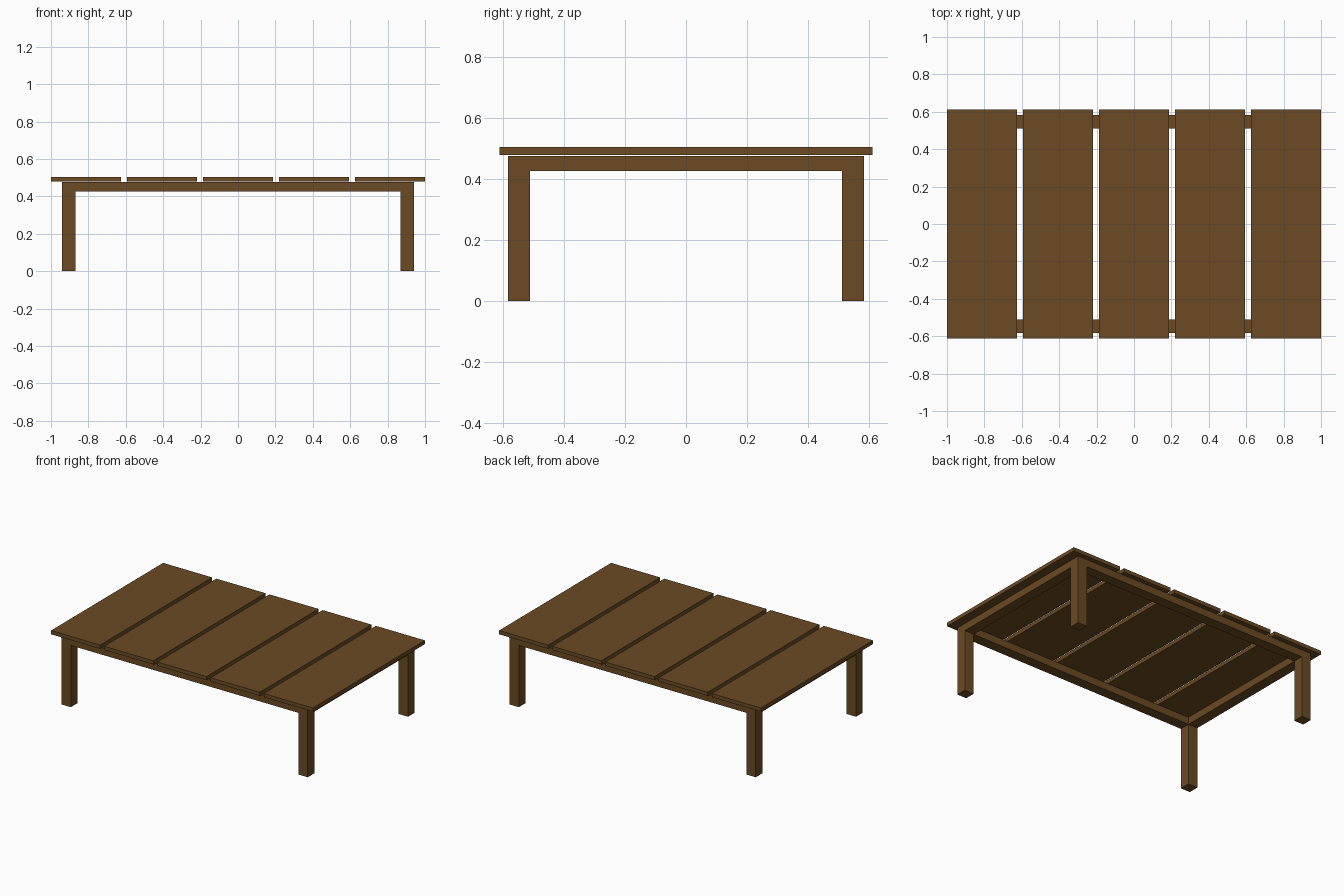
import bpy

if "Cube" in bpy.data.objects:
    bpy.data.objects.remove(bpy.data.objects["Cube"])

wood = bpy.data.materials.new("brown wood")
wood.diffuse_color = (0.147, 0.070, 0.017, 1)
wood.use_nodes = True
wood.node_tree.nodes["Principled BSDF"].inputs["Base Color"].default_value = wood.diffuse_color


def box(name, x0, x1, y0, y1, z0, z1):
    bpy.ops.mesh.primitive_cube_add(
        size=1, location=((x0 + x1) / 2, (y0 + y1) / 2, (z0 + z1) / 2))
    ob = bpy.context.object
    ob.name = name
    ob.scale = (x1 - x0, y1 - y0, z1 - z0)
    bpy.ops.object.transform_apply(location=False, rotation=False, scale=True)
    ob.data.materials.append(wood)
    return ob


X, Y = 0.941, 0.583        # outer half size of the frame
T = 0.072                  # leg and rail thickness
RAIL_Z, FRAME_TOP = 0.426, 0.476
PLANK_Z, TOP = 0.479, 0.505

# Table top: five planks with narrow gaps
width, count = 0.375, 5
pitch = (2 - width) / (count - 1)
for i in range(count):
    x = -1 + i * pitch
    box(f"top_plank_{i + 1}", x, x + width, -0.611, 0.611, PLANK_Z, TOP)

# Legs at the four corners, flush with the frame
for side, sx in (("left", -1), ("right", 1)):
    for end, sy in (("front", -1), ("back", 1)):
        xs = sorted((sx * X, sx * (X - T)))
        ys = sorted((sy * Y, sy * (Y - T)))
        box(f"{end}_{side}_leg", *xs, *ys, 0, FRAME_TOP)

# Rails between the legs
for end, sy in (("front", -1), ("back", 1)):
    ys = sorted((sy * Y, sy * (Y - T)))
    box(f"{end}_rail", -X + T, X - T, *ys, RAIL_Z, FRAME_TOP)
for side, sx in (("left", -1), ("right", 1)):
    xs = sorted((sx * X, sx * (X - T)))
    box(f"{side}_rail", *xs, -Y + T, Y - T, RAIL_Z, FRAME_TOP)
